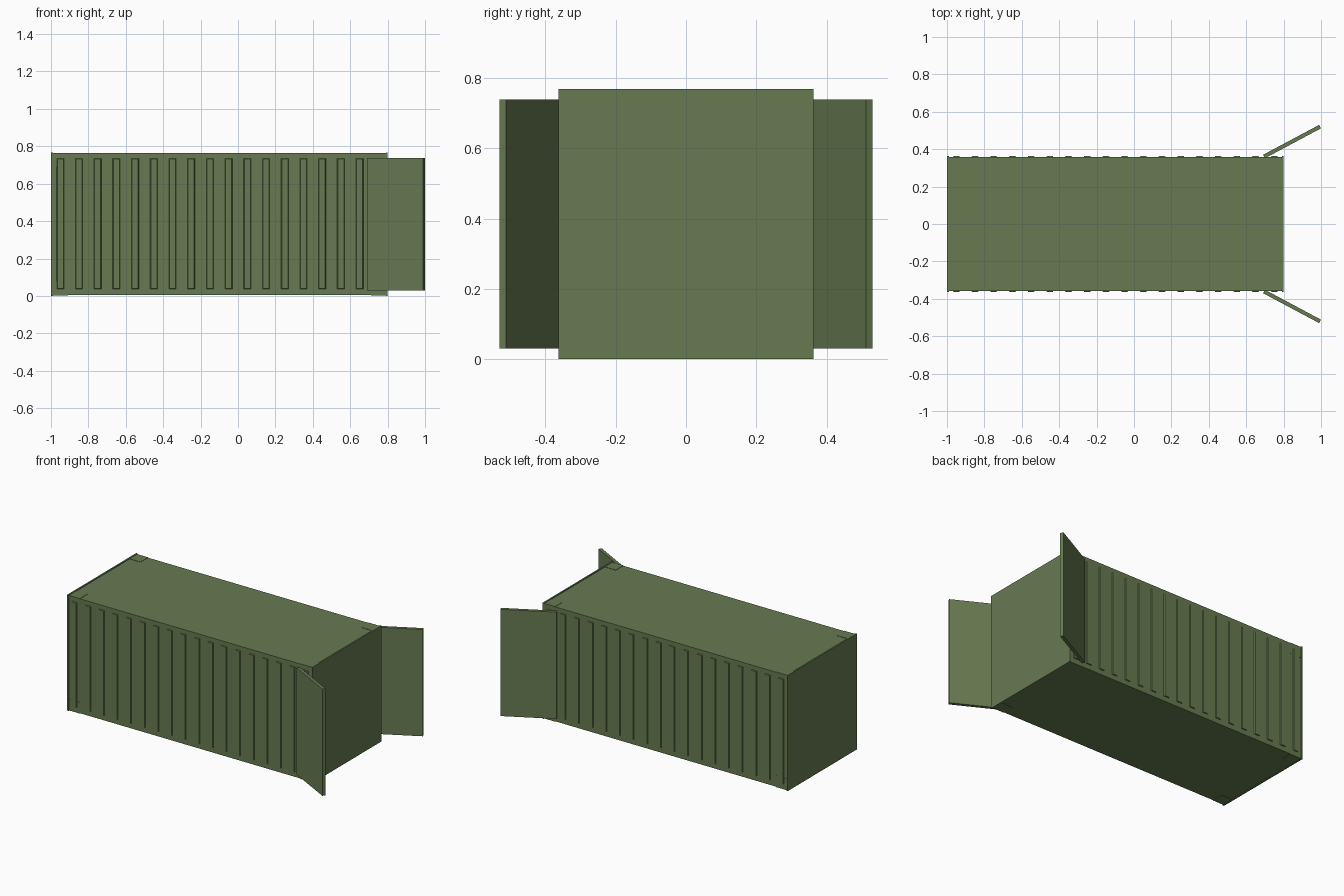
import bpy, bmesh
from mathutils import Vector

cube = bpy.data.objects.get("Cube")
if cube:
    bpy.data.objects.remove(cube, do_unlink=True)

green = bpy.data.materials.new("olive_green_paint")
green.use_nodes = True
colour = (0.135, 0.195, 0.083, 1)
green.diffuse_color = colour
green.node_tree.nodes["Principled BSDF"].inputs["Base Color"].default_value = colour

X0, X1 = -1.0, 0.8      # container ends
WALL, RIB = 0.357, 0.3625  # half widths at the wall and at the rib crests
HEIGHT = 0.768


def finish(name, bm):
    bmesh.ops.recalc_face_normals(bm, faces=bm.faces)
    mesh = bpy.data.meshes.new(name)
    bm.to_mesh(mesh)
    bm.free()
    mesh.materials.append(green)
    obj = bpy.data.objects.new(name, mesh)
    bpy.context.collection.objects.link(obj)
    return obj


def add_prism(bm, bottom, top):
    """Close the solid between two matching outlines."""
    a = [bm.verts.new(p) for p in bottom]
    b = [bm.verts.new(p) for p in top]
    bm.faces.new(a)
    bm.faces.new(b)
    for i in range(len(a)):
        j = (i + 1) % len(a)
        bm.faces.new((a[i], a[j], b[j], b[i]))


def add_box(bm, lo, hi):
    outline = [(lo[0], lo[1]), (hi[0], lo[1]), (hi[0], hi[1]), (lo[0], hi[1])]
    add_prism(bm, [(x, y, lo[2]) for x, y in outline],
              [(x, y, hi[2]) for x, y in outline])


# Main closed box
bm = bmesh.new()
add_box(bm, (X0 + 0.01, -WALL, 0.004), (X1 - 0.01, WALL, HEIGHT - 0.005))
finish("container_body", bm)

# End frames, standing slightly proud of the roof and walls
for name, x in (("right_end_frame", X0), ("left_end_frame", X1 - 0.01)):
    bm = bmesh.new()
    add_box(bm, (x, -RIB, 0), (x + 0.01, RIB, HEIGHT))
    finish(name, bm)

# Tapered vertical ribs along both long walls
for name, side in (("front_ribs", -1), ("back_ribs", 1)):
    bm = bmesh.new()
    for i in range(18):
        x = X0 + 0.05 + 0.1 * i

        def ring(half, y, inset):
            lo, hi = 0.035 + inset, 0.735 - inset
            return [(x - half, side * y, lo), (x + half, side * y, lo),
                    (x + half, side * y, hi), (x - half, side * y, hi)]

        add_prism(bm, ring(0.021, WALL - 0.002, 0), ring(0.016, RIB, 0.004))
    finish(name, bm)

# Corner fittings at top and bottom
bm = bmesh.new()
for x in (X0 + 0.01, X1 - 0.09):
    for y in (-WALL - 0.001, WALL - 0.079):
        for z in (0.002, HEIGHT - 0.078):
            add_box(bm, (x, y, z), (x + 0.08, y + 0.08, z + 0.075))
finish("corner_fittings", bm)

# Open doors, hinged on the long walls and swung outwards
for name, side in (("front_door", -1), ("back_door", 1)):
    hinge, tip = Vector((0.69, 0.37)), Vector((0.99, 0.53))
    along = (tip - hinge).normalized()
    inward = Vector((along.y, -along.x)) * 0.021
    outline = [hinge, tip, tip + inward, hinge + inward]
    bm = bmesh.new()
    add_prism(bm, [(p.x, p.y * side, 0.03) for p in outline],
              [(p.x, p.y * side, 0.738) for p in outline])
    finish(name, bm)
